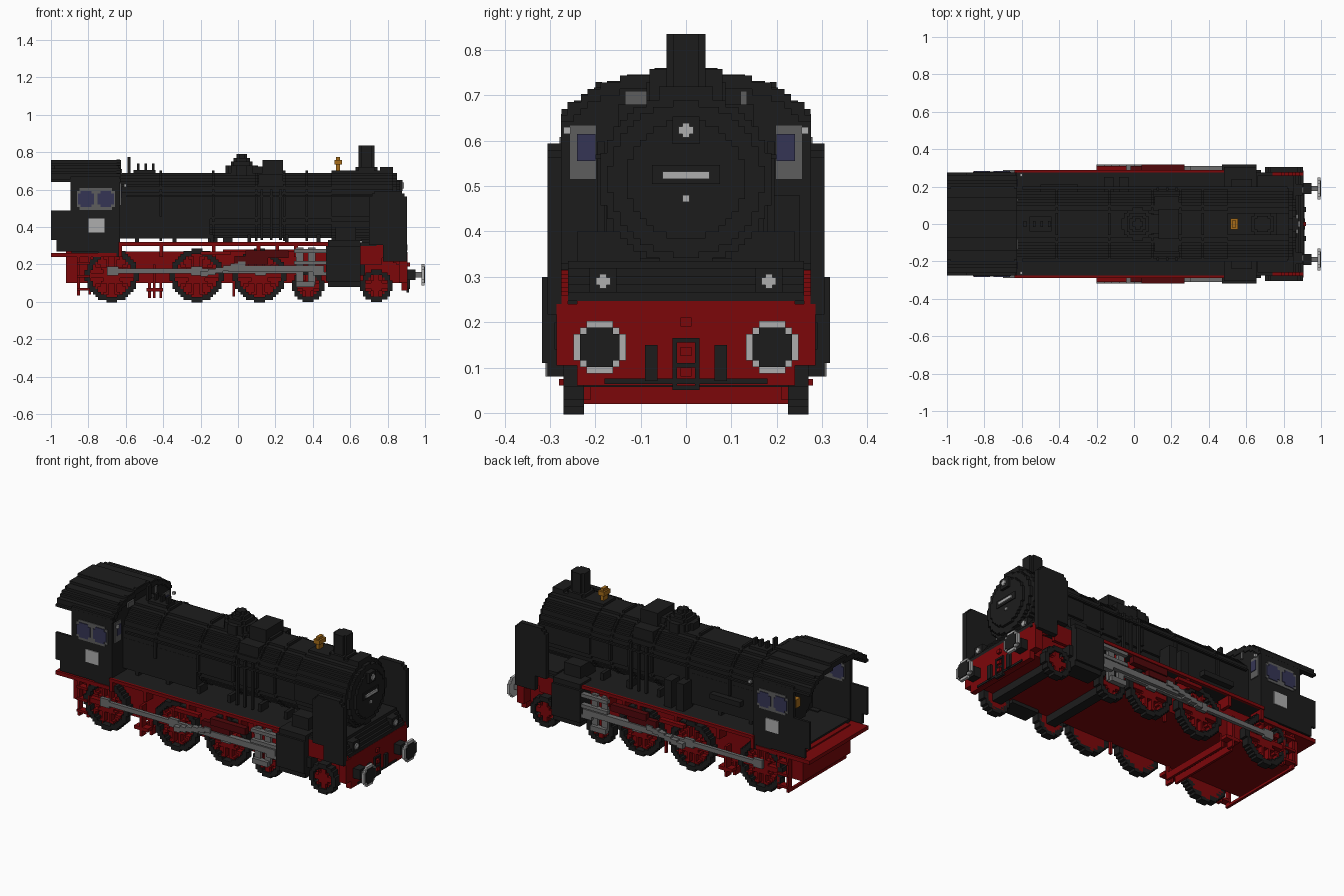
import bpy, bmesh, math
from mathutils import Matrix

if "Cube" in bpy.data.objects:
    bpy.data.objects.remove(bpy.data.objects["Cube"])

STEP = .0145        # block size of the stepped style
HALF = .275         # half width of cab and frame
BOARD = .3          # running board height
DECK = .24          # top of the buffer beam
TYRE = (.225, .27)  # inner and outer face of the wheels
ROD = (.27, .29)    # layer of the side rods
GEAR = (.28, .31)   # layer of the valve gear
AXIS = .515         # boiler centre height


def material(name, red, green, blue):
    mat = bpy.data.materials.new(name)
    mat.use_nodes = True
    mat.diffuse_color = (red, green, blue, 1)
    mat.node_tree.nodes["Principled BSDF"].inputs["Base Color"].default_value = mat.diffuse_color
    return mat


BLACK = material("soot black", .012, .012, .012)
RED = material("signal red", .2, .002, .003)
MAROON = material("dark red", .08, .002, .003)
STEEL = material("rod steel", .15, .15, .15)
FRAME = material("window frame grey", .11, .11, .11)
LIGHT = material("light grey", .42, .42, .42)
GLASS = material("blue glass", .036, .036, .09)
BRASS = material("brass", .38, .15, .01)


def box(x, y, z):
    """One block; a single number for y means symmetric about the centre line."""
    return x, y if isinstance(y, tuple) else (-y, y), z


def part(name, mat, *blocks, mirror=False):
    bm = bmesh.new()
    for spans in blocks:
        middle = Matrix.Translation([(low + high) / 2 for low, high in spans])
        size = Matrix.Diagonal([abs(high - low) for low, high in spans]).to_4x4()
        bmesh.ops.create_cube(bm, size=1, matrix=middle @ size)
    mesh = bpy.data.meshes.new(name)
    bm.to_mesh(mesh)
    bm.free()
    mesh.materials.append(mat)
    ob = bpy.data.objects.new(name, mesh)
    bpy.context.collection.objects.link(ob)
    if mirror:
        ob.modifiers.new("mirror", 'MIRROR').use_axis = (False, True, False)


def pair(name, mat, *blocks):
    part(name, mat, *blocks, mirror=True)


def raster(inside, axis, span, centre, reach):
    """Stepped slab along an axis, filled wherever inside(u, v) holds around the centre."""
    blocks = []
    cols, rows = (math.ceil(size / STEP) for size in reach)
    for row in range(-rows, rows):
        start = None
        for col in range(-cols, cols + 1):
            hit = col < cols and inside((col + .5) * STEP, (row + .5) * STEP)
            if hit and start is None:
                start = col
            elif not hit and start is not None:
                spans = [(centre[0] + start * STEP, centre[0] + col * STEP),
                         (centre[1] + row * STEP, centre[1] + row * STEP + STEP)]
                spans.insert("xyz".index(axis), span)
                blocks.append(tuple(spans))
                start = None
    return blocks


def disc(axis, span, centre, radius, hole=0):
    return raster(lambda u, v: hole <= math.hypot(u, v) <= radius, axis, span, centre, (radius, radius))


def barrel(start, end, radius):
    return disc('x', (start, end), (0, AXIS), radius)


def stairs(start, end, y, thick, count):
    """Blocks climbing in x and z from start to end; z is the top of each."""
    run, rise = (end[0] - start[0]) / count, (end[1] - start[1]) / count
    for i in range(count):
        x, top = start[0] + i * run, start[1] + i * rise
        yield box((x, x + run), y, (top - thick, top))


def posts(places, width, y, z):
    return [box((x, x + width), y, z) for x in places]


# Boiler, smokebox and door
part("boiler", BLACK, *barrel(-.66, .52, .18))
part("smokebox", BLACK, *barrel(.5, .83, .19))
part("smokebox_door", BLACK, *barrel(.83, .85, .17), *barrel(.85, .865, .13))
part("firebox", BLACK, box(x=(-.64, -.15), y=.175, z=(.34, .52)))
for place in (-.42, -.14, .09, .24, .36):
    part("boiler_band", BLACK, *barrel(place, place + STEP, .19))
part("door_plate", BLACK, box(x=(.86, .87), y=.075, z=(.505, .547)))
part("number_plate", LIGHT, box(x=(.87, .878), y=.052, z=(.516, .532)))
part("door_latch", LIGHT, box(x=(.865, .872), y=.008, z=(.465, .48)))
pair("boiler_handrail", BLACK, box(x=(-.6, .82), y=(.185, .2), z=(.56, .57)))

# Chimney, domes, valves and bell
for label, top, radius in (("chimney", .835, .043), ("chimney_base", .72, .065)):
    part(label, BLACK, *disc('z', (.68, top), (.687, 0), radius))
part("smokebox_cap", BLACK, box(x=(.76, .83), y=.06, z=(.68, .72)))
for level in range(4):
    part("steam_dome", BLACK, *disc('z', (.66, .73 + level * .02), (.02, 0), .085 - level * .02))
part("sandbox", BLACK, box(x=(.13, .24), y=.08, z=(.66, .758)))
part("sandbox_shoulder", BLACK, box(x=(.11, .24), y=.15, z=(.6, .68)), box(x=(.09, .14), y=.05, z=(.68, .725)))
pair("sand_pipes", BLACK, *posts((.12, .17, .22), STEP, y=(.18, .195), z=(.33, .6)))
part("valve_base", BLACK, box(x=(-.56, -.44), y=.04, z=(.68, .705)))
part("safety_valve", BLACK, box(x=(-.59, -.575), y=.015, z=(.68, .775)))
part("whistles", BLACK, *posts((-.54, -.5, -.46), STEP, y=.015, z=(.68, .74)))
part("bell", BRASS, box(x=(.515, .555), y=.03, z=(.735, .76)), box(x=(.525, .545), y=.02, z=(.7, .775)))


# Cab
def roof_height(y):
    return .62 + .14 * math.sqrt(max(0, 1 - (y / .285) ** 2))


def roof_shell(u, v):
    return abs(u) < HALF and v > -.06 and .004 < roof_height(u) - (v + .7) < .035


def cab_wall(u, v):
    return abs(u) < HALF and v + .505 < roof_height(u)


part("cab_roof", BLACK, *raster(roof_shell, 'x', (-1, -.625), (0, .7), (.29, .08)))
pair("roof_rail", BLACK, box(x=(-.98, -.64), y=(.185, .2), z=(.7, .73)))
part("roof_hatch", BLACK, box(x=(-.99, -.64), y=.07, z=(.74, .76)))
part("cab_front", BLACK, *raster(cab_wall, 'x', (-.65, -.63), (0, .5), (.29, .26)))
pair("cab_side", BLACK, box(x=(-.895, -.63), y=(.255, HALF), z=(.27, .67)))
pair("cab_rear_panel", BLACK, box(x=(-.97, -.89), y=(.26, HALF), z=(.27, .49)),
     box(x=(-1, -.97), y=(.26, HALF), z=(.33, .49)))
part("cab_floor", BLACK, box(x=(-.89, -.64), y=.26, z=(.25, .28)))
part("backhead", BLACK, *disc('x', (-.72, -.64), (0, .46), .16))
part("gauge", BRASS, box(x=(-.79, -.72), y=(.06, .1), z=(.45, .5)))


def window(name, mat, centre, half_width, half_height, lift):
    """Rounded plates on the outer and inner face of both cab sides."""
    def rounded(u, v):
        return (u / half_width) ** 4 + (v / half_height) ** 4 <= 1
    for face, out in ((HALF, lift), (.255, -lift)):
        pair(name, mat, *raster(rounded, 'y', (face, face + out), (centre, .55), (half_width, half_height)))


window("cab_window_frame", FRAME, -.76, .105, .06, lift=.004)
for middle in (-.813, -.707):
    window("cab_window_pane", GLASS, middle, .04, .044, lift=.008)
pair("cab_plate", LIGHT, box(x=(-.8, -.715), y=(HALF, .28), z=(.37, .445)))
pair("spectacle_frame", FRAME, box(x=(-.632, -.624), y=(.197, .257), z=(.515, .635)))
pair("spectacle_glass", GLASS, box(x=(-.632, -.62), y=(.2, .24), z=(.555, .615)))
part("roof_vents", FRAME, box(x=(-.632, -.62), y=(-.135, -.08), z=(.68, .71)),
     box(x=(-.632, -.62), y=(.12, .135), z=(.67, .71)))
pair("cab_lamp", LIGHT, box(x=(-.61, -.595), y=(.255, .27), z=(.615, .63)))

# Running boards, main frame and rear deck
part("running_board", BLACK, box(x=(-.63, .74), y=HALF, z=(BOARD, .317)))
pair("board_edge", RED, box(x=(-.64, .5), y=(HALF, .29), z=(BOARD, .319)))
pair("board_brackets", RED, *posts((-.64, -.42, -.14, .1, .2, .3), .02, y=(.2, .285), z=(DECK, BOARD)))
pair("boiler_brackets", BLACK, *posts((-.55, -.35, -.15, .05, .25, .42), .02, y=(.1, .17), z=(BOARD, .36)))
part("main_frame", RED, box(x=(-.92, .88), y=.222, z=(.1, .27)))
part("frame_stretcher", RED, box(x=(-.08, .3), y=.2, z=(DECK, .28)))
part("rear_deck", RED, box(x=(-1, -.64), y=HALF, z=(DECK, .262)))
pair("cab_step_posts", RED, *posts((-.86, -.8), STEP, y=(.24, .27), z=(.04, DECK)))
for level in (.06, .13, .2):
    pair("cab_step", RED, box(x=(-.86, -.79), y=(.24, .28), z=(level, level + STEP)))
part("rear_rod", RED, box(x=(-.86, -.845), y=.27, z=(.035, .05)))
part("brake_rods", RED, *posts((-.48, -.42), STEP, y=.225, z=(.02, .06)))
pair("brake_hangers", RED, *posts((-.48, -.42, -.03), STEP, y=(.21, .225), z=(.03, .15)))
pair("brake_shoe", RED, box(x=(-.49, -.4), y=TYRE, z=(.055, .075)), box(x=(-.455, -.44), y=TYRE, z=(.02, .2)))


# Wheels with spokes and axles
def wheel(name, x, radius, spokes):
    def spoke(u, v):
        distance, turn = math.hypot(u, v), math.atan2(v, u) * spokes / math.tau
        offset = abs(turn - round(turn)) * math.tau / spokes * distance
        return distance < radius - STEP and (offset < STEP * .6 or distance < radius * .3)
    centre = (x, radius)
    inner, outer = TYRE
    pair(name + "_tyre", BLACK, *disc('y', TYRE, centre, radius, hole=radius - 2 * STEP))
    pair(name + "_spokes", RED, *raster(spoke, 'y', (inner, outer - .008), centre, (radius, radius)))
    pair(name + "_back", RED, *disc('y', (inner, inner + .007), centre, radius - STEP))
    part(name + "_axle", BLACK, *disc('y', (-inner, inner), centre, .035))


for label, place in (("rear", -.675), ("middle", -.22), ("front", .115)):
    wheel(label + "_driving_wheel", place, radius=.141, spokes=10)
for label, place in (("rear", .375), ("front", .74)):
    wheel(label + "_pilot_wheel", place, radius=.086, spokes=8)

# Cylinders and valve gear
pair("cylinder", BLACK, box(x=(.48, .655), y=(.2, .305), z=(.08, .33)), box(x=(.47, .655), y=(.22, .318), z=(.11, .3)))
pair("cylinder_cover", BLACK, box(x=(.655, .68), y=(.23, .29), z=(.14, .2)))
pair("steam_pipe", BLACK, box(x=(.52, .63), y=(.1, DECK), z=(.32, .4)))
pair("side_rod", STEEL, box(x=(-.7, .34), y=ROD, z=(.152, .178)))
pair("rod_bearings", STEEL, *posts((-.7, -.25, .09), .06, y=ROD, z=(.14, .19)))
pair("main_rod", STEEL, box(x=(-.05, .46), y=GEAR, z=(.16, .195)))
pair("return_crank", STEEL, *stairs((-.2, .165), (.04, .225), y=(.29, .318), thick=.03, count=6))
pair("crosshead", STEEL, *posts((.31, .375), .04, y=ROD, z=(.09, .29)))
for level in (.2, .262):
    pair("slide_bar", STEEL, box(x=(.3, .48), y=GEAR, z=(level, level + .02)))
pair("crosshead_foot", STEEL, box(x=(.31, .41), y=GEAR, z=(.08, .11)))
pair("piston_rod", STEEL, box(x=(.4, .48), y=GEAR, z=(.14, .16)))
pair("expansion_link", MAROON, box(x=(.04, .27), y=(.285, .318), z=(.235, .275)))
pair("link_arm", MAROON, box(x=(-.02, .16), y=GEAR, z=(.2, .245)))
pair("link_bracket", RED, box(x=(-.2, -.04), y=GEAR, z=(.25, .27)))

# Air pump and feed pipe on the left side
part("air_pump", BLACK, *posts((-.16, -.08), .05, y=(.17, .25), z=(.32, .48)))
part("feed_pipe", BLACK, box(x=(-.5, -.3), y=(.17, .21), z=(.42, .45)))

# Front platform, buffer beam and deflectors
part("front_platform", BLACK, box(x=(.66, .84), y=.26, z=(DECK, .335)),
     *stairs((.84, .335), (.905, .25), y=.26, thick=.02, count=5))
pair("front_side_frame", RED, box(x=(.655, .77), y=(.255, HALF), z=(.2, .315)),
     *stairs((.77, .315), (.905, .25), y=(.26, HALF), thick=.08, count=7))
part("buffer_beam", RED, box(x=(.875, .906), y=DECK, z=(.06, .247)), box(x=(.86, .906), y=.285, z=(.105, DECK)))


def deflector_side(u, v):
    """Rounded upper corners and a lower edge that steps down toward the front."""
    return abs(u) < .103 and abs(u) + v < .255 and (-.185 if u > -.025 else -.1) < v < .185


pair("deflector", BLACK, *raster(deflector_side, 'y', (HALF, .305), (.803, .405), (.11, .19)))

# Buffers, lamps and front fittings
for label, mat, start, end, radius in (("stem", BLACK, .9, .95, .036), ("rod", STEEL, .95, .99, .022),
                                       ("head", LIGHT, .98, .996, .056), ("face", BLACK, .99, 1, .044)):
    pair("buffer_" + label, mat, *disc('x', (start, end), (.19, .145), radius))


def lamp(name, x, y, z, build):
    def block(depth, wide, high):
        return box((x, x + depth), (y - wide, y + wide), (z - high, z + high))
    build(name + "_case", BLACK, block(-.04, .03, .03))
    build(name + "_glass", LIGHT, block(.007, .016, .008), block(.007, .008, .016))


lamp("top_lamp", x=.88, y=0, z=.623, build=part)
lamp("lower_lamp", x=.9, y=.183, z=.29, build=pair)
pair("coupling_side", BLACK, box(x=(.9, .915), y=(.02, .03), z=(.05, .165)))
for level in (.05, .1, .155):
    part("coupling_bar", BLACK, box(x=(.9, .915), y=.03, z=(level, level + .01)))
part("front_pipe", BLACK, box(x=(.9, .912), y=.18, z=(.064, .076)))
for level in (.08, .125, .19):
    part("coupling_hook", RED, box(x=(.9, .92), y=.012, z=(level, level + .02)))
pair("brake_hose", BLACK, box(x=(.9, .92), y=(.063, .09), z=(.07, .15)))
